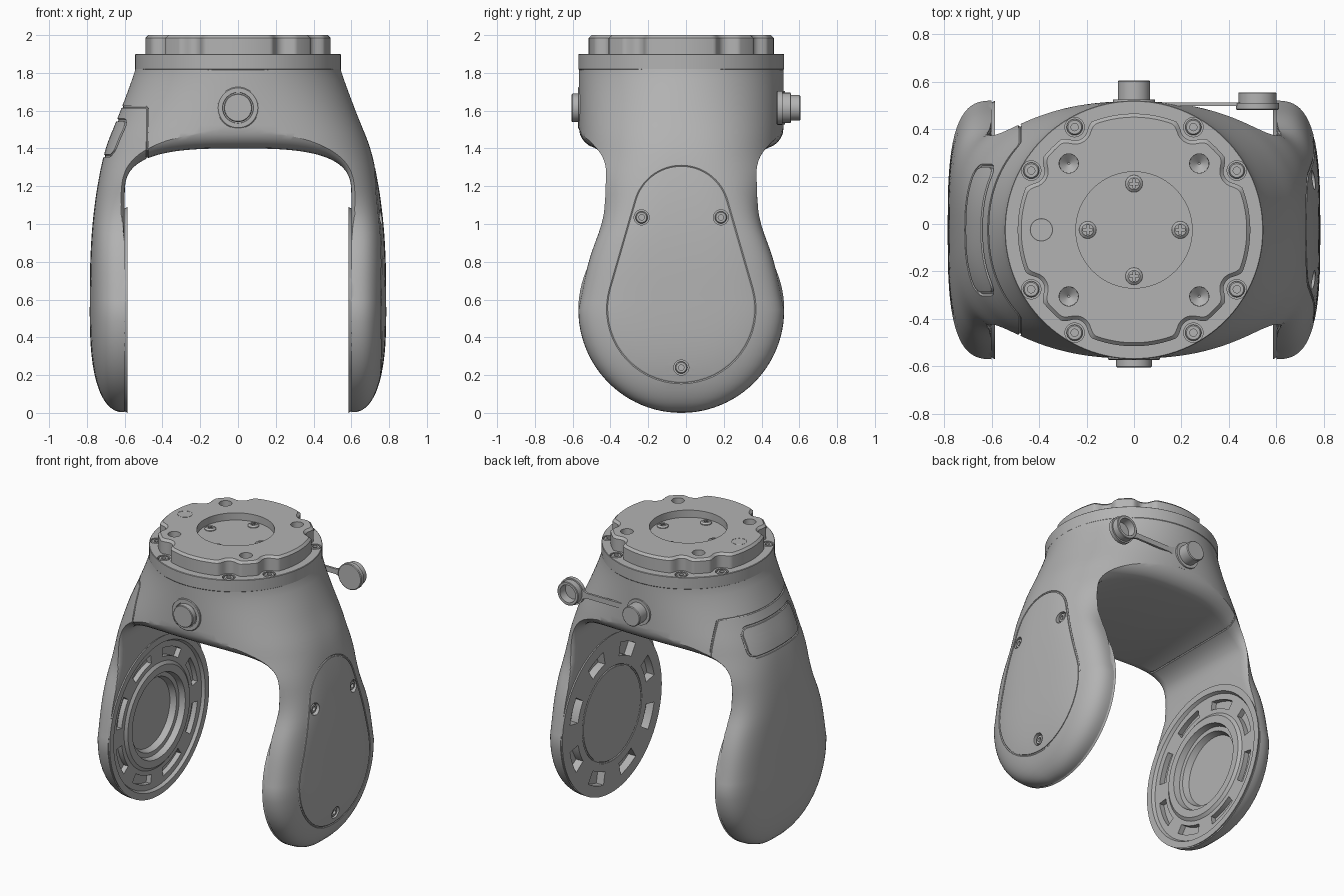
import bpy, bmesh, math
from math import sin, cos, pi, sqrt, copysign
from mathutils import Vector, Matrix

if "Cube" in bpy.data.objects:
    bpy.data.objects.remove(bpy.data.objects["Cube"])

grey = bpy.data.materials.new("mid grey")
grey.use_nodes = True
grey.diffuse_color = (0.45, 0.45, 0.45, 1)
grey.node_tree.nodes["Principled BSDF"].inputs["Base Color"].default_value = (0.45, 0.45, 0.45, 1)
parts = []
HUB = 0.545        # joint radius and height


def skin(name, strips, loop=False):
    """Mesh from one or more strips, each a list of rings of points."""
    bm = bmesh.new()
    for rings in strips:
        vs = [[bm.verts.new(p) for p in ring] for ring in rings]
        n, m = len(vs), len(vs[0])
        for i in range(n if loop else n - 1):
            a, b = vs[i], vs[(i + 1) % n]
            for j in range(m):
                k = (j + 1) % m
                bm.faces.new((a[j], a[k], b[k], b[j]))
        if not loop:
            bm.faces.new(vs[0])
            bm.faces.new(vs[-1])
    bmesh.ops.recalc_face_normals(bm, faces=bm.faces)
    mesh = bpy.data.meshes.new(name)
    bm.to_mesh(mesh)
    bm.free()
    mesh.materials.append(grey)
    ob = bpy.data.objects.new(name, mesh)
    bpy.context.scene.collection.objects.link(ob)
    parts.append(ob)
    return ob


def lathe_rings(profile, at, axis, seg=48):
    """Rings of (radius, height) revolved about an axis."""
    q = Vector(axis).to_track_quat('Z', 'Y')
    return [[Vector(at) + q @ Vector((r * cos(2 * pi * i / seg), r * sin(2 * pi * i / seg), h))
             for i in range(seg)] for r, h in profile]


def lathe(name, profile, at, axis, seg=48):
    return skin(name, [lathe_rings(profile, at, axis, seg)])


def tube(name, path, up, r=0.007):
    """Closed thin tube; up(point) gives a reference direction."""
    rings = []
    for i, p in enumerate(path):
        t = (path[(i + 1) % len(path)] - path[i - 1]).normalized()
        u = Vector(up(p))
        u = (u - t * u.dot(t)).normalized()
        v = t.cross(u)
        rings.append([p + r * (u * cos(k * pi / 3) + v * sin(k * pi / 3)) for k in range(6)])
    return skin(name, [rings], True)


def combine(target, tool, op='DIFFERENCE'):
    mod = target.modifiers.new("combine", 'BOOLEAN')
    mod.operation, mod.solver, mod.object = op, 'EXACT', tool
    bpy.context.view_layer.objects.active = target
    with bpy.context.temp_override(object=target, active_object=target):
        bpy.ops.object.modifier_apply(modifier=mod.name)
    parts.remove(tool)
    bpy.data.objects.remove(tool)


def table(pts, z):
    """Smooth interpolation through (z, value) points."""
    i = 0
    while i < len(pts) - 2 and z > pts[i + 1][0]:
        i += 1

    def slope(j):
        a, b = pts[max(j - 1, 0)], pts[min(j + 1, len(pts) - 1)]
        return (b[1] - a[1]) / (b[0] - a[0])
    (z0, v0), (z1, v1) = pts[i], pts[i + 1]
    d = z1 - z0
    t = min(max((z - z0) / d, 0), 1)
    return (v0 * (1 + 2 * t) * (1 - t) ** 2 + v1 * t * t * (3 - 2 * t)
            + d * slope(i) * t * (1 - t) ** 2 + d * slope(i + 1) * t * t * (t - 1))


def smooth(t):
    t = min(max(t, 0), 1)
    return t * t * (3 - 2 * t)


# Outer form: half-width along x, and half-depth along y
WIDTH = [(.545, .785), (.8, .782), (1, .77), (1.2, .744), (1.4, .7), (1.6, .622), (1.82, .543), (1.87, .54)]
DEPTH = [(.545, .545), (.8, .49), (1, .422), (1.1, .4), (1.2, .392), (1.4, .392)]


def half_width(z):
    if z < HUB:
        return 0.585 + 0.2 * (1 - (1 - z / HUB) ** 2.6) ** (1 / 2.6)
    return table(WIDTH, z)


def half_depth(x, z):
    a = half_width(z)
    h = sqrt(HUB ** 2 - (HUB - z) ** 2) if z < HUB else table(DEPTH, z)
    f = min(max((x - 0.585) / max(a - 0.585, 0.001), 0), 1)
    leg = h * (1 - f ** 3.1) ** (1 / 3.1)
    n = 2 + 0.55 * smooth((1.82 - z) / 0.52) + 0.35 * smooth((1.4 - z) / 0.2)
    body = 0.542 * max(1 - (x / a) ** n, 0) ** (1 / n)
    w = smooth((z - 0.9) / 0.4)
    return leg * (1 - w) + body * w


def outer_x(y, z):
    lo, hi = 0.3, half_width(z)
    for _ in range(30):
        mid = (lo + hi) / 2
        if half_depth(mid, z) > abs(y):
            lo = mid
        else:
            hi = mid
    return lo


heights = [HUB * (1 - cos(k * pi / 28)) for k in range(1, 15)]
heights += [HUB + (1.85 - HUB) * k / 32 for k in range(1, 33)]
fork = skin("fork_body", [[[(half_width(z) * sin(t), copysign(half_depth(abs(half_width(z) * sin(t)), z), cos(t)), z)
            for t in [2 * pi * i / 160 for i in range(160)]] for z in heights]])

# Arch opening, with its rim rounded where it meets the front and back
arch = [(0.6, z, 1, 0) for z in (-0.1, 0.3, 0.6, 0.9, 1.05)]
for i in range(41):
    c, s = cos(pi * i / 40), abs(sin(pi * i / 40))
    x, z = copysign(0.6 * abs(c) ** (2 / 3), c), 0.25 * s ** (2 / 3)
    n = Vector((copysign(x * x / 0.6 ** 3, x), z * z / 0.25 ** 3)).normalized()
    arch.append((x, 1.15 + z, n.x, n.y))
arch += [(-x, z, -nx, nz) for x, z, nx, nz in arch[4::-1]]


def arch_ring(k, side, far=False):
    ring = []
    for x, z, nx, nz in arch:
        crown = smooth((z - 1.2) / 0.18)
        d = (1 - sqrt(1 - k * k)) * (0.045 * smooth((z - 0.9) / 0.25) + 0.065 * crown)
        y = 0.9 if far else half_depth(abs(x), max(z, 0.55)) - (0.06 + 0.05 * crown) * (1 - k)
        ring.append((x + nx * d, side * y, z + nz * d))
    return ring


steps = [0, 0.3, 0.5, 0.7, 0.85, 0.95, 1]
rings = [arch_ring(1, -1, True)] + [arch_ring(k, -1) for k in steps[::-1]]
rings += [arch_ring(k, 1) for k in steps] + [arch_ring(1, 1, True)]
combine(fork, skin("arch_cutter", [rings]))

# Round joint faces with a ring of slots on the inside of each leg
for s in (1, -1):
    pad = lathe("pad", [(HUB, 0), (HUB - 0.012, 0.022)], (s * 0.585, 0, HUB), (s, 0, 0), 96)
    combine(fork, pad, 'UNION')
dish = [(.51, 0), (.49, .035), (.36, .035), (.34, .02), (.29, .02), (.28, .06), (.25, .06), (.235, .1)]
combine(fork, lathe("dish_cutter", dish, (-0.57, 0, HUB), (-1, 0, 0), 64))
for s, r0, r1, span in ((1, 0.38, 0.47, 0.19), (-1, 0.39, 0.45, 0.24)):
    slots = []
    for k in range(8):
        angles = [2 * pi * (k + 0.5) / 8 + span * (j / 4 - 1) for j in range(9)]
        edge = [(r1, a) for a in angles] + [(r0, a) for a in angles[::-1]]
        slots.append([[(s * x, r * cos(a), HUB + r * sin(a)) for r, a in edge] for x in (0.57, 0.64)])
    combine(fork, skin("slot_cutter", slots))
circle = [2 * pi * i / 64 for i in range(64)]
ring_path = [Vector((0.585, 0.32 * cos(a), HUB + 0.32 * sin(a))) for a in circle]
combine(fork, tube("ring_groove", ring_path, lambda p: (1, 0, 0)))

# Teardrop cover outline and its three screws on the left leg
tilt = math.asin((0.39 - 0.25) / 0.505)
cover = []
for r, z, a0, a1 in ((0.25, 1.055, tilt, pi - tilt), (0.39, 0.55, pi - tilt, 2 * pi + tilt)):
    cover += [(r * cos(a), z + r * sin(a)) for a in [a0 + (a1 - a0) * i / 32 for i in range(33)]]
    if z > 1:
        (ya, za), zb, yb = cover[-1], 0.55 + 0.39 * sin(tilt), -0.39 * cos(tilt)
        side = [(ya + (yb - ya) * i / 12, za + (zb - za) * i / 12) for i in range(1, 12)]
        cover += side
cover += [(-y, z) for y, z in side[::-1]]
combine(fork, tube("cover_groove", [Vector((outer_x(y, z), y, z)) for y, z in cover], lambda p: (1, 0, 0)))


def socket_screw(name, at, axis, r):
    lathe(name, [(r, -0.03), (r, 0.012), (r * 0.85, 0.018), (r * 0.45, 0.018), (r * 0.45, 0)], at, axis, 24)


for y, z in ((-0.21, 1.035), (0.21, 1.035), (0, 0.24)):
    x = outer_x(y, z)
    combine(fork, lathe("hole", [(0.04, -0.03), (0.04, 0.05)], (x, y, z), (1, 0, 0), 32))
    socket_screw("cover_screw", (x - 0.027, y, z), (1, 0, 0), 0.032)

# Shell seam and rounded window outline on the right leg
front = [(-0.48, -half_depth(0.48, z), z) for z in (1.45, 1.5, 1.56, 1.61)]
turn = [(-outer_x(y, 1.62), y, 1.62) for y in [half_depth(0.49, 1.62) * (i / 20 - 1) for i in range(41)]]
rim = half_depth(0.48, 1.35)
lip = ((rim - 0.015, 1.39), (rim - 0.05, 1.36), (rim - 0.1, 1.347))
under = [(-0.48, y, z) for y, z in lip] + [(-0.48, -y, z) for y, z in lip[::-1]]
seam = [Vector(p) for p in front + turn + [(x, -y, z) for x, y, z in front[::-1]] + under]
combine(fork, tube("seam_groove", seam, lambda p: p - Vector((-0.4, 0, 1.5))))
window = []
for cy, cz, a0 in ((1, 1, 0), (-1, 1, 1), (-1, -1, 2), (1, -1, 3)):
    for i in range(7):
        a = (a0 + i / 6) * pi / 2
        window.append((cy * 0.22 + 0.05 * cos(a), 1.455 + cz * 0.045 + 0.05 * sin(a)))
    if a0 in (0, 2):
        y, z = window[-1]
        window += [(y - cy * 0.44 * i / 10, z) for i in range(1, 10)]
combine(fork, tube("window_groove", [Vector((-outer_x(y, z), y, z)) for y, z in window], lambda p: (1, 0, 0), 0.009))

# Top flange and notched mounting plate
flange = lathe("top_flange", [(.541, 1.815), (.545, 1.82), (.545, 1.897), (.542, 1.9)], (0, 0, 0), (0, 0, 1), 128)
bolts = [math.radians(q * 90 + a) for q in range(4) for a in (30, 60)]
spots = [(0.5 * cos(b), 0.5 * sin(b)) for b in bolts]
combine(flange, skin("bores", [lathe_rings([(0.041, 1.875), (0.041, 2)], (x, y, 0), (0, 0, 1), 24) for x, y in spots]))
for x, y in spots:
    socket_screw("flange_screw", (x, y, 1.882), (0, 0, 1), 0.034)


def notch_radius(t, inset):
    r, rho = 0.49 - inset, 0.058 + inset
    for b in bolts:
        d = 0.5 * sin(t - b)
        if cos(t - b) > 0 and abs(d) < rho:
            r = min(r, 0.5 * cos(t - b) - sqrt(rho * rho - d * d))
    return r


def soft_notch(t, inset):
    return sum(notch_radius(t + k * 0.012, inset) for k in range(-3, 4)) / 7


turns = [2 * pi * i / 288 for i in range(288)]
plate = skin("mounting_plate", [[[(soft_notch(t, e) * cos(t), soft_notch(t, e) * sin(t), z) for t in turns]
             for z, e in ((1.88, 0), (1.985, 0), (2, 0.015))]])
combine(plate, lathe("recess", [(0.245, 1.95), (0.245, 2.1)], (0, 0, 0), (0, 0, 1), 64))
drill = [(0.005, 1.92), (0.04, 1.95), (0.042, 2.1)]
combine(plate, skin("drill", [lathe_rings(drill, (x, y, 0), (0, 0, 1), 32)
                              for x in (-0.275, 0.275) for y in (-0.28, 0.28)]))
pin = [Vector((-0.39 + 0.047 * cos(a), 0.047 * sin(a), 2)) for a in circle[::2]]
combine(plate, tube("pin_groove", pin, lambda p: (0, 0, 1), 0.003))

# Cross-head screws in the recess
for k in range(4):
    at = (0.195 * cos(k * pi / 2), 0.195 * sin(k * pi / 2), 1.94)
    head = lathe("recess_screw", [(0.037, 0), (0.036, 0.015), (0.025, 0.024)], at, (0, 0, 1), 24)
    cross = [(.02, .005), (.005, .005), (.005, .02)]
    cross += [(-x, y) for x, y in cross[::-1]]
    cross += [(-x, -y) for x, y in cross]
    combine(head, skin("cross", [[[(at[0] + x, at[1] + y, at[2] + h) for x, y in cross] for h in (0.012, 0.05)]]))

# Front button, rear connector and its tethered cap
AXIS = 1.615
button = [(.11, 0), (.11, .044), (.105, .048), (.082, .048), (.08, .04), (.075, .04), (.075, .076), (.071, .08)]
lathe("front_button", button, (0, -0.5, AXIS), (0, -1, 0))
plug = [(.11, 0), (.11, .05), (.09, .05), (.088, .07), (.068, .07), (.068, .145), (.063, .15)]
lathe("rear_connector", plug, (0, 0.48, AXIS), (0, 1, 0))
cap = [(.085, 0), (.09, .004), (.09, .03), (.08, .03), (.08, .072), (.076, .075), (.06, .075), (.056, .02)]
lathe("dust_cap", cap, (0.52, 0.505, AXIS), (0, 1, 0))
skin("cap_strap", [[[(x, y, AXIS + w) for y, w in ((.522, -h), (.537, -h), (.537, h), (.522, h))]
                    for x, h in ((0.07, 0.035), (0.14, 0.018), (0.4, 0.018), (0.46, 0.035))]])

# Smooth shading with sharp edges kept, and final centring
for ob in parts:
    ob.data.transform(Matrix.Translation((0, -0.025, 0)))
    ob.data.polygons.foreach_set("use_smooth", [True] * len(ob.data.polygons))
    ob.data.set_sharp_from_angle(angle=math.radians(32))
    ob.data.update()
